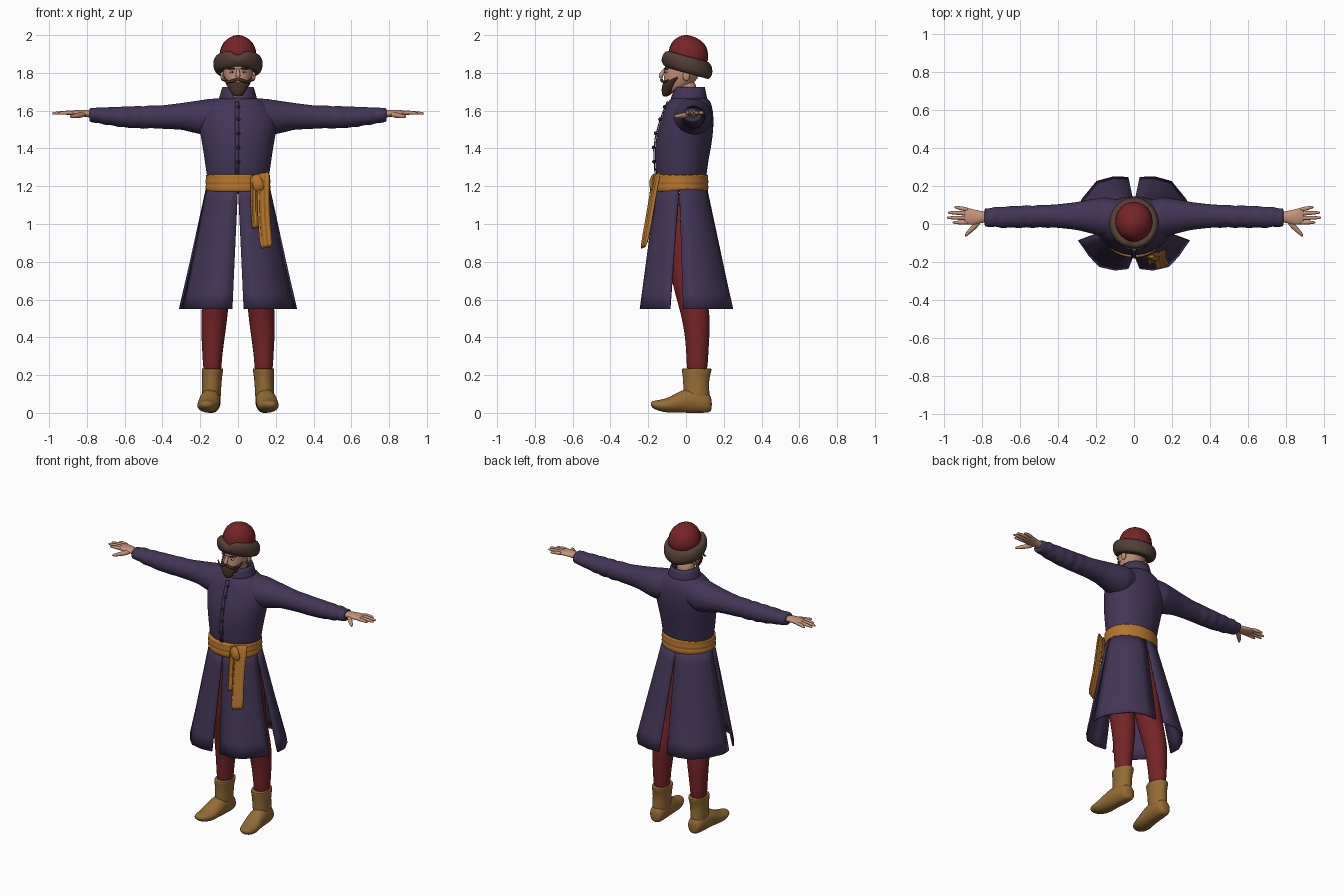
import bpy, bmesh
from math import sin, cos, pi, radians
from mathutils import Vector

cube = bpy.data.objects.get("Cube")
if cube:
    bpy.data.objects.remove(cube, do_unlink=True)


def material(name, *rgb):
    m = bpy.data.materials.new(name)
    m.use_nodes = True
    m.diffuse_color = (*rgb, 1)
    m.node_tree.nodes["Principled BSDF"].inputs["Base Color"].default_value = (*rgb, 1)
    return m


COAT = material("purple cloth", .055, .036, .095)
RED = material("red cloth", .18, .018, .02)
SASH = material("orange sash", .46, .18, .025)
LEATHER = material("tan leather", .3, .15, .035)
FUR = material("brown fur", .085, .05, .036)
SKIN = material("skin", .56, .29, .19)
HAIR = material("dark brown hair", .06, .028, .018)
WHITE = material("eye white", .6, .55, .5)
DARK = material("dark button", .02, .013, .03)


def finish(name, bm, mat, mirror=False, subsurf=0, thickness=0):
    bmesh.ops.recalc_face_normals(bm, faces=bm.faces)
    mesh = bpy.data.meshes.new(name)
    bm.to_mesh(mesh)
    bm.free()
    mesh.materials.append(mat)
    ob = bpy.data.objects.new(name, mesh)
    bpy.context.collection.objects.link(ob)
    bpy.ops.object.select_all(action='DESELECT')
    ob.select_set(True)
    bpy.context.view_layer.objects.active = ob
    bpy.ops.object.shade_smooth_by_angle(angle=radians(50))
    if thickness:
        mod = ob.modifiers.new("thickness", 'SOLIDIFY')
        mod.thickness, mod.offset = thickness, 0
    if subsurf:
        ob.modifiers.new("smooth", 'SUBSURF').levels = subsurf
        ob.modifiers["smooth"].render_levels = subsurf
    if mirror:
        ob.modifiers.new("mirror", 'MIRROR')
    return ob


def skin_rings(rings):
    # bridge closed rings of points and cap both ends
    bm = bmesh.new()
    rows = [[bm.verts.new(p) for p in ring] for ring in rings]
    n = len(rows[0])
    for a, b in zip(rows, rows[1:]):
        for i in range(n):
            bm.faces.new((a[i], a[(i + 1) % n], b[(i + 1) % n], b[i]))
    bm.faces.new(rows[0])
    bm.faces.new(rows[-1])
    return bm


def loft(name, axis, rings, mat, mirror=False, segs=16, warp=None, rib=0, subsurf=2):
    # each ring: position on the axis, two centre values, two radii
    others = [i for i in range(3) if i != axis]
    out = []
    for pos, ca, cb, ra, rb in rings:
        ring = []
        for i in range(segs):
            t = 2 * pi * i / segs
            k = 1 + rib * (-1) ** i
            p = Vector()
            p[axis], p[others[0]], p[others[1]] = pos, ca + ra * k * cos(t), cb + rb * k * sin(t)
            ring.append(warp(p) if warp else p)
        out.append(ring)
    return finish(name, skin_rings(out), mat, mirror, subsurf)


def body(z, rx, front, back):
    return (z, 0, (front + back) / 2, rx, (back - front) / 2)


def tube(name, pts, radii, mat, mirror=True, flat=1):
    pts = [Vector(p) for p in pts]
    rings = []
    for i, p in enumerate(pts):
        t = (pts[min(i + 1, len(pts) - 1)] - pts[max(i - 1, 0)]).normalized()
        u = t.cross(Vector((0, 1, 0) if abs(t.z) > .8 else (0, 0, 1))).normalized()
        v = u.cross(t)
        rings.append([p + radii[i] * (u * cos(a * pi / 4) + v * flat * sin(a * pi / 4)) for a in range(8)])
    return finish(name, skin_rings(rings), mat, mirror, 1)


def ball(name, at, size, mat, mirror=False):
    bm = bmesh.new()
    bmesh.ops.create_uvsphere(bm, u_segments=12, v_segments=8, radius=1)
    for v in bm.verts:
        v.co = Vector(at) + v.co * Vector(size)
    return finish(name, bm, mat, mirror)


def sheet(name, rows, mat, thickness, mirror=False, subsurf=0):
    bm = bmesh.new()
    grid = [[bm.verts.new(p) for p in row] for row in rows]
    for a, b in zip(grid, grid[1:]):
        for i in range(len(a) - 1):
            bm.faces.new((a[i], a[i + 1], b[i + 1], b[i]))
    return finish(name, bm, mat, mirror, subsurf, thickness)


# Coat body, collar and front fastening
chest = [body(1.18, .16, -.155, .105), body(1.3, .175, -.166, .115), body(1.4, .19, -.17, .135),
         body(1.48, .205, -.158, .147), body(1.55, .213, -.137, .15), body(1.61, .195, -.115, .145),
         body(1.655, .135, -.095, .13), body(1.675, .085, -.07, .105)]
loft("coat_body", 2, chest, COAT)
rows = []
for j in range(4):
    k = j / 3
    gap = radians(4 + 32 * k)
    rows.append([((.1 - .022 * k) * cos(a), .015 + (.095 - .015 * k) * sin(a), 1.65 + .075 * k)
                 for a in [-pi / 2 + gap + (2 * pi - 2 * gap) * i / 24 for i in range(25)]])
sheet("collar", rows, COAT, .01)


def front_y(z):
    for a, b in zip(chest, chest[1:]):
        if a[0] <= z <= b[0]:
            k = (z - a[0]) / (b[0] - a[0])
            return (a[2] - a[4]) * (1 - k) + (b[2] - b[4]) * k


heights = [1.26 + .065 * i for i in range(7)]
sheet("front_placket", [[(x, front_y(z) - .001, z) for x in (-.016, .004)] for z in heights], COAT, .006)
for i, z in enumerate((1.33, 1.405, 1.48, 1.555, 1.62)):
    ball(f"button_{i + 1}", (.002, front_y(z) - .003, z), (.01, .009, .01), DARK)

# Sleeves with soft wrinkles toward the wrist
sleeve = [(.06, .03, 1.578, .095, .09), (.15, .035, 1.565, .108, .1), (.22, .04, 1.566, .093, .088),
          (.3, .042, 1.57, .075, .072), (.4, .042, 1.566, .063, .063), (.5, .04, 1.565, .06, .061),
          (.6, .038, 1.566, .059, .057), (.7, .035, 1.572, .056, .047), (.78, .035, 1.577, .049, .038)]
dense = [[a + (b - a) * k / 3 for a, b in zip(p, q)] for p, q in zip(sleeve, sleeve[1:]) for k in range(3)]
dense += [sleeve[-1], (.787, .035, 1.577, .046, .035)]


def wrinkle(p):
    if .45 < p.x < .77:
        p.z += .005 * sin(p.x * 95 + p.y * 25)
        p.y += .006 * sin(p.x * 80)
    return p


loft("sleeves", 0, dense, COAT, True, warp=wrinkle)

# Hands
loft("palms", 0, [(.76, .037, 1.58, .028, .02), (.8, .037, 1.585, .031, .02), (.84, .035, 1.588, .043, .018),
                  (.88, .042, 1.588, .046, .014), (.895, .043, 1.587, .042, .011)], SKIN, True, segs=12)
for i, (y0, y1, x1) in enumerate(((.008, .008, .955), (.031, .033, .985), (.054, .06, .98), (.075, .088, .945))):
    tube(f"finger_{i + 1}", [(.865, y0, 1.588), (.91, (y0 + y1) / 2, 1.59), (x1 - .015, y1, 1.586), (x1, y1, 1.584)],
         (.013, .012, .009, .005), SKIN)
tube("thumbs", [(.81, .02, 1.582), (.84, -.015, 1.575), (.872, -.045, 1.57), (.89, -.066, 1.568)],
     (.016, .016, .012, .006), SKIN)

# Skirt of the coat: four panels parted at front, back and sides
front_hem = [(.03, -.232), (.1, -.24), (.18, -.222), (.235, -.165), (.265, -.12), (.29, -.085)]
back_hem = [(.305, -.015), (.308, .05), (.27, .13), (.195, .222), (.11, .245), (.03, .243)]
for name, hem, start in (("front_skirt_panels", front_hem, -90), ("back_skirt_panels", back_hem, -4)):
    rows = []
    for j in range(9):
        t = j / 8
        row = []
        for i, (x, y) in enumerate(hem):
            a = radians(start + (86 if start < -50 else 94) * i / 5)
            row.append((.163 * cos(a) * (1 - t) + x * t, (-.027 + .132 * sin(a)) * (1 - t) + y * t, 1.2 - .65 * t))
        rows.append(row)
    sheet(name, rows, COAT, .01, True)

# Sash, its knot and hanging ends
loft("sash", 2, [(z, 0, -.03, r, r - .024) for z, r in
                 ((1.168, .163), (1.173, .171), (1.198, .176), (1.209, .17), (1.222, .176),
                  (1.24, .171), (1.258, .174), (1.266, .164))], SASH, segs=24)
ends = {"short_sash_end": [(.065, .125, -.175, 1.262), (.066, .11, -.19, 1.16), (.068, .115, -.202, 1.06), (.074, .122, -.218, .97)],
        "long_sash_end": [(.1, .168, -.165, 1.27), (.1, .165, -.188, 1.17), (.104, .168, -.215, 1.0), (.118, .187, -.242, .862)]}
for name, strip in ends.items():
    sheet(name, [[(a + (b - a) * i / 6, y + .005 * i + .005 * (-1) ** i, z + .002 * i) for i in range(7)]
                 for a, b, y, z in strip], SASH, .014, subsurf=1)
tube("sash_knot", [(.085, -.168, 1.265), (.1, -.18, 1.23), (.11, -.18, 1.195), (.115, -.17, 1.168)],
     (.02, .034, .034, .022), SASH, False, .5)

# Trousers
loft("trouser_legs", 2, [(.19, .135, .058, .048, .053), (.28, .137, .06, .051, .058), (.4, .132, .06, .063, .065),
                         (.5, .126, .053, .071, .076), (.6, .118, .033, .072, .083), (.7, .112, .01, .075, .088),
                         (.85, .1, -.008, .084, .094), (1.05, .09, -.02, .084, .098), (1.17, .08, -.025, .07, .09)],
     RED, True)


# Boots: shaft, then foot with a raised toe
def ground(p):
    p.z = max(p.z, 0)
    return p


loft("boot_shafts", 2, [(.05, .142, .06, .05, .066), (.1, .141, .055, .052, .071), (.17, .138, .053, .052, .069),
                        (.215, .136, .056, .057, .078), (.238, .135, .057, .059, .083), (.235, .135, .057, .05, .062)],
     LEATHER, True)
loft("boot_feet", 1, [(.138, .14, .045, .032, .04), (.11, .141, .055, .051, .06), (.03, .146, .067, .055, .072),
                      (-.04, .152, .057, .058, .057), (-.1, .159, .037, .06, .038), (-.155, .167, .04, .047, .028),
                      (-.188, .17, .047, .022, .014)], LEATHER, True, warp=ground)

# Head and neck
loft("neck", 2, [(1.63, 0, .0, .06, .06), (1.68, 0, .0, .056, .056), (1.77, 0, .0, .058, .058)], SKIN)
loft("head", 2, [body(1.692, .03, -.105, -.03), body(1.725, .058, -.117, .025), body(1.77, .075, -.119, .062),
                 body(1.81, .082, -.116, .088), body(1.85, .085, -.112, .1), body(1.9, .07, -.09, .09)], SKIN)
tube("nose", [(0, -.11, 1.825), (0, -.122, 1.805), (0, -.136, 1.783), (0, -.13, 1.77)],
     (.008, .011, .015, .01), SKIN, False)
ball("ears", (.083, .002, 1.785), (.01, .019, .028), SKIN, True)
ball("eyes", (.031, -.106, 1.804), (.013, .007, .006), WHITE, True)
ball("pupils", (.031, -.111, 1.804), (.005, .004, .005), DARK, True)
tube("eyebrows", [(.012, -.116, 1.82), (.035, -.11, 1.826), (.058, -.092, 1.82)], (.005, .006, .003), HAIR)


# Beard rising along the jaw, and moustache
def jaw(p):
    p.z += .45 * max(0, p.y + .11)
    return p


loft("beard", 2, [body(1.67, .016, -.115, -.08), body(1.684, .034, -.128, -.065), body(1.71, .054, -.131, -.03),
                  body(1.735, .071, -.128, .0), body(1.75, .08, -.122, .022), body(1.752, .06, -.1, .01)],
     HAIR, warp=jaw)
tube("moustache", [(0, -.127, 1.766), (.02, -.131, 1.761), (.05, -.119, 1.75), (.075, -.1, 1.757), (.083, -.094, 1.768)],
     (.008, .01, .008, .005, .002), HAIR)


# Cap: ribbed crown and tilted fur band with a notch at the front
def tilt(p):
    p.z -= .28 * p.y
    if p.y < 0 and p.z > 1.885:
        p.z -= .03 * max(0, 1 - abs(p.x) / .045)
    return p


loft("cap_crown", 2, [(1.83, 0, .012, .1, .108), (1.9, 0, .012, .099, .106), (1.94, 0, .011, .09, .098),
                      (1.97, 0, .007, .07, .076), (1.99, 0, .002, .042, .045), (2.001, 0, 0, .012, .012)],
     RED, segs=48, rib=.022, subsurf=1)
loft("cap_fur_band", 2, [(z, 0, .005, r, r + .004) for z, r in
                         ((1.802, .082), (1.797, .112), (1.82, .128), (1.85, .133), (1.877, .127),
                          (1.893, .112), (1.888, .09))], FUR, segs=32, warp=tilt)
